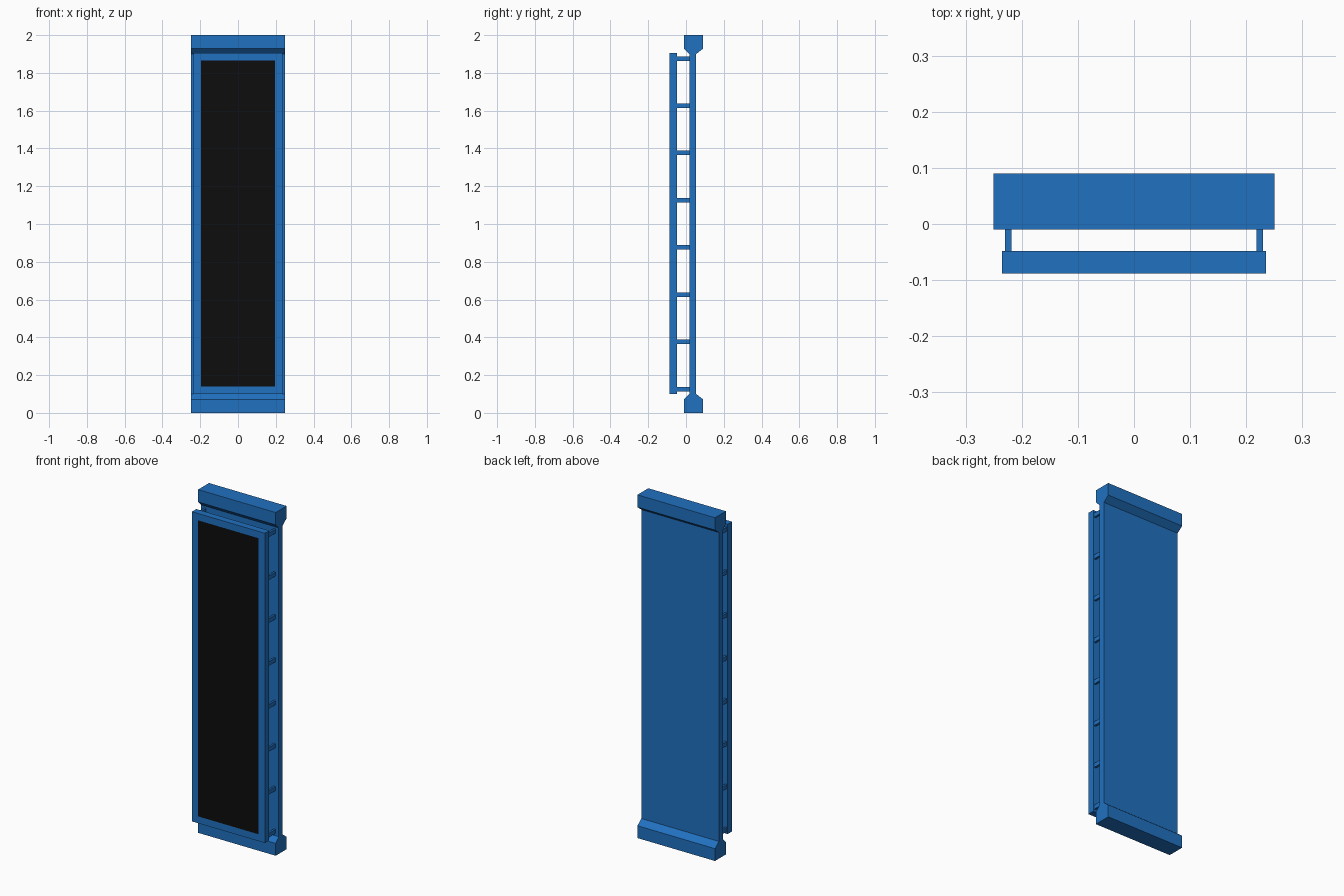
import bpy
import bmesh

cube = bpy.data.objects.get("Cube")
if cube:
    bpy.data.objects.remove(cube, do_unlink=True)


def make_material(name, rgb):
    mat = bpy.data.materials.new(name)
    mat.use_nodes = True
    color = (*rgb, 1.0)
    mat.diffuse_color = color
    mat.node_tree.nodes["Principled BSDF"].inputs["Base Color"].default_value = color
    return mat


blue = make_material("blue_paint", (0.015, 0.165, 0.53))
black = make_material("black_screen", (0.004, 0.004, 0.004))


def add_object(name, bm, *materials):
    bmesh.ops.recalc_face_normals(bm, faces=bm.faces)
    mesh = bpy.data.meshes.new(name)
    bm.to_mesh(mesh)
    bm.free()
    for mat in materials:
        mesh.materials.append(mat)
    obj = bpy.data.objects.new(name, mesh)
    bpy.context.collection.objects.link(obj)
    return obj


def add_box(bm, low, high):
    verts = bmesh.ops.create_cube(bm, size=1)["verts"]
    for v in verts:
        for i in range(3):
            v.co[i] = high[i] if v.co[i] > 0 else low[i]


def extrude_profile(name, points, half_width):
    """Sweep a closed (y, z) outline across x."""
    bm = bmesh.new()
    face = bm.faces.new([bm.verts.new((-half_width, y, z)) for y, z in points])
    new = bmesh.ops.extrude_face_region(bm, geom=[face])["geom"]
    verts = [g for g in new if isinstance(g, bmesh.types.BMVert)]
    bmesh.ops.translate(bm, verts=verts, vec=(2 * half_width, 0, 0))
    return add_object(name, bm, blue)


# Back panel with chamfered rails at the top and bottom
PANEL_FRONT, PANEL_BACK = 0.018, 0.054
lower = [(PANEL_FRONT, 0.1), (-0.01, 0.072), (-0.01, 0),
         (0.09, 0), (0.09, 0.072), (PANEL_BACK, 0.1)]
upper = [(y, 2 - z) for y, z in reversed(lower)]
extrude_profile("back_panel_with_rails", lower + upper, 0.25)

# Front frame with the screen set into its front face
FRAME_FRONT, FRAME_BACK = -0.088, -0.048
bm = bmesh.new()
add_box(bm, (-0.235, FRAME_FRONT, 0.1), (0.235, FRAME_BACK, 1.905))
bm.normal_update()
screen = min(bm.faces, key=lambda f: f.calc_center_median().y)
bmesh.ops.inset_region(bm, faces=[screen], thickness=0.04, use_even_offset=True)
screen.material_index = 1
add_object("front_screen_frame", bm, blue, black)

# Pegs joining the frame to the panel along both sides
for side, sign in (("left", 1), ("right", -1)):
    bm = bmesh.new()
    for i in range(8):
        z = 0.126 + 0.25 * i
        x0, x1 = sorted((sign * 0.218, sign * 0.23))
        add_box(bm, (x0, FRAME_BACK, z - 0.012), (x1, PANEL_FRONT, z + 0.012))
    add_object(side + "_pegs", bm, blue)
